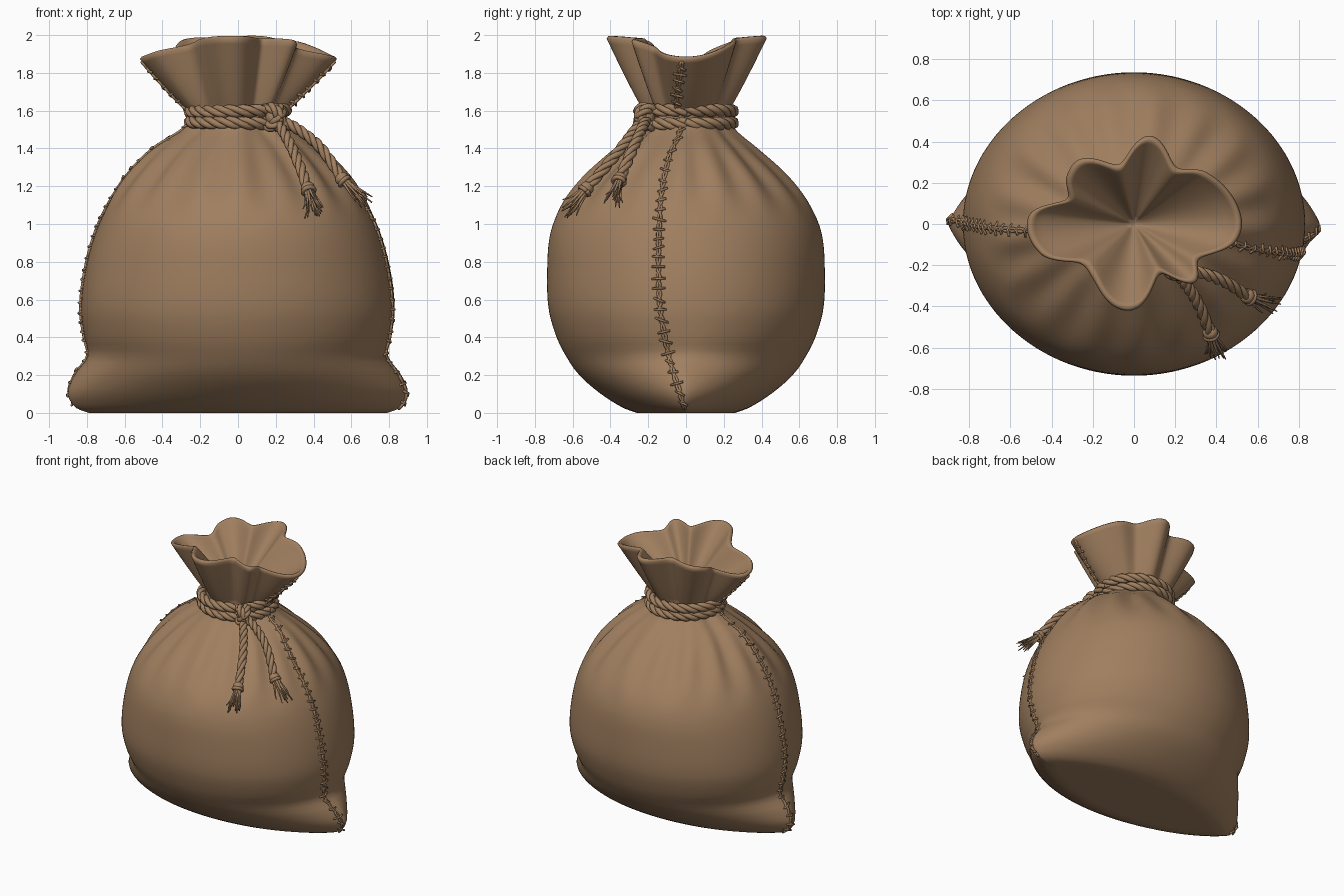
import bpy, bmesh, math, random
from mathutils import Vector, Matrix

if "Cube" in bpy.data.objects:
    bpy.data.objects.remove(bpy.data.objects["Cube"])
random.seed(4)

mat = bpy.data.materials.new("burlap_brown")
mat.diffuse_color = (0.352, 0.212, 0.115, 1)
mat.use_nodes = True
mat.node_tree.nodes["Principled BSDF"].inputs["Base Color"].default_value = mat.diffuse_color

# ---------- helpers ----------
def interp(tab, x, c=1):
    """Smooth lookup of column c in a sorted table."""
    n = len(tab)
    i = next((j for j in range(n - 1) if x <= tab[j + 1][0]), n - 2)
    slope = lambda a, b: (tab[b][c] - tab[a][c]) / (tab[b][0] - tab[a][0])
    h = tab[i + 1][0] - tab[i][0]
    u = min(max((x - tab[i][0]) / h, 0), 1)
    m0 = slope(max(i - 1, 0), i + 1) * h
    m1 = slope(i, min(i + 2, n - 1)) * h
    a, b = tab[i][c], tab[i + 1][c]
    return (a * (2*u**3 - 3*u*u + 1) + m0 * (u**3 - 2*u*u + u)
            + b * (3*u*u - 2*u**3) + m1 * (u**3 - u*u))

def spline(pts, n):
    cols = [[(i, p[k]) for i, p in enumerate(pts)] for k in range(3)]
    return [Vector([interp(c, j * (len(pts) - 1) / n) for c in cols]) for j in range(n + 1)]

def frames(pts):
    """Parallel-transported side vectors along a path."""
    out, nrm = [], None
    for i in range(len(pts)):
        t = (pts[min(i + 1, len(pts) - 1)] - pts[max(i - 1, 0)]).normalized()
        nrm = t.orthogonal() if nrm is None else nrm - t * nrm.dot(t)
        nrm.normalize()
        out.append((nrm.copy(), t.cross(nrm)))
    return out

def tube(bm, pts, r0, r1=None, sides=6):
    r1 = r0 if r1 is None else r1
    rings = []
    for i, (p, (a, b)) in enumerate(zip(pts, frames(pts))):
        r = r0 + (r1 - r0) * i / (len(pts) - 1)
        rings.append([bm.verts.new(p + r * (a * math.cos(q) + b * math.sin(q)))
                      for q in [2 * math.pi * k / sides for k in range(sides)]])
    skin(bm, rings)
    bm.faces.new(rings[0][::-1])
    bm.faces.new(rings[-1])

def skin(bm, rings):
    for A, B in zip(rings, rings[1:]):
        for k in range(len(A)):
            l = (k + 1) % len(A)
            bm.faces.new((A[k], A[l], B[l], B[k]))

def rope(bm, pts, R, pitch=0.2):
    """Three strands twisted round a path."""
    length = sum((b - a).length for a, b in zip(pts, pts[1:]))
    turns = max(1, round(length / pitch * 3)) / 3
    fr = frames(pts)
    for s in range(3):
        path = []
        for i, (p, (a, b)) in enumerate(zip(pts, fr)):
            q = 2 * math.pi * (s / 3 + turns * i / (len(pts) - 1))
            path.append(p + R * 0.5 * (a * math.cos(q) + b * math.sin(q)))
        tube(bm, path, R * 0.56)

def ball(bm, c, r, squash=1.0, axis=Vector((0, 0, 1))):
    m = Matrix.Translation(c) @ axis.to_track_quat('Z', 'Y').to_matrix().to_4x4() @ Matrix.Diagonal((r, r, r * squash, 1))
    bmesh.ops.create_uvsphere(bm, u_segments=14, v_segments=10, radius=1, matrix=m)

def finish(bm, name):
    bmesh.ops.recalc_face_normals(bm, faces=bm.faces)
    me = bpy.data.meshes.new(name)
    bm.to_mesh(me)
    bm.free()
    me.materials.append(mat)
    me.polygons.foreach_set("use_smooth", [True] * len(me.polygons))
    ob = bpy.data.objects.new(name, me)
    bpy.context.collection.objects.link(ob)

# ---------- sack shape ----------
# height, half width, half depth, end pointedness (0.5 = ellipse)
BODY = [(0, .79, .26, .8), (.025, .855, .33, .78), (.1, .9, .45, .74), (.2, .865, .565, .68),
        (.3, .795, .635, .57), (.4, .812, .685, .52), (.55, .83, .727, .5), (.75, .808, .735, .5),
        (.95, .755, .718, .5), (1.1, .685, .655, .5), (1.25, .58, .53, .5), (1.4, .43, .365, .5),
        (1.5, .28, .25, .5), (1.58, .215, .205, .5)]
# rim outline: angle, radius
RIM = [(5, .52), (36, .43), (53, .345), (80, .435), (104, .30), (130, .41), (145, .40), (160, .35),
       (175, .51), (198, .475), (215, .33), (232, .33), (258, .415), (272, .41), (298, .275),
       (316, .41), (332, .36), (350, .50)]
RIM = [(a - 360, r) for a, r in RIM[-3:]] + RIM + [(a + 360, r) for a, r in RIM[:3]]
NECK, TOP = 1.58, 1.98

def rim(t):
    return interp(RIM, math.degrees(t) % 360)

def fold(t):
    return rim(t) / math.hypot(.47 * math.cos(t), .38 * math.sin(t)) - 1

def rim_z(t):
    return TOP + .03 * fold(t) - .11 * abs(math.cos(t)) ** 6

def neck_r(t):
    return .205 + .3 * (rim(t) - .4)

def surf(t, s, out=0.0):
    """Point on the outside; s is height, stretched above the neck."""
    c, n = math.cos(t), math.sin(t)
    if s > NECK:
        v = (s - NECK) / (TOP - NECK)
        r = neck_r(t) + (rim(t) - neck_r(t)) * v ** .9 + out
        return Vector((r * c, r * n, NECK + (rim_z(t) - NECK) * v))
    X, Y, k = (interp(BODY, s, j) for j in (1, 2, 3))
    w = min(max((s - 1.0) / (NECK - 1.0), 0), 1)
    f = 1 + .5 * w ** 1.6 * fold(t) + .025 * math.sin(math.pi * w) ** 2 * math.cos(17 * t + 1)
    p = Vector((X * c * f, Y * n * abs(n) ** max(2 * k - 1, 0) * f, s))
    u = Vector((p.x, p.y, 0)).normalized()
    return p + u * out

N = 168
ANG = [2 * math.pi * i / N for i in range(N)]
bm = bmesh.new()
rings = []
add = lambda f: rings.append([bm.verts.new(f(t)) for t in ANG])
# underside, body and collar
for q in (.04, .5, .85):
    add(lambda t: Vector((surf(t, 0).x * q, surf(t, 0).y * q, 0)))
for s in [0, .012, .025, .045, .07] + [.1 + .033 * i for i in range(45)]:
    add(lambda t: surf(t, s))
for i in range(1, 15):
    add(lambda t: surf(t, NECK + (TOP - NECK) * i / 14))
# rolled lip and funnel inside
for d, h in ((.01, .012), (.026, .013), (.038, .002)):
    add(lambda t: Vector(((rim(t) - d) * math.cos(t), (rim(t) - d) * math.sin(t), rim_z(t) + h)))
for i in range(12, -1, -1):
    v = i / 13
    def inner(t):
        r = .015 + (rim(t) - .055) * v ** 1.05
        return Vector((r * math.cos(t), r * math.sin(t), 1.6 + (rim_z(t) - 1.6) * v))
    add(inner)
skin(bm, rings)
bm.faces.new(rings[0][::-1])
bm.faces.new(rings[-1])
finish(bm, "sack")

# ---------- side seams with stitches ----------
SEAM_R = [(0, 0), (.1, -.03), (.3, -.09), (.6, -.14), (1.1, -.135), (1.35, -.09), (1.5, -.03), (1.65, -.05), (1.97, -.02)]
SEAM_L = [(0, .03), (.3, .01), (.8, 0), (1.3, -.03), (1.6, -.02), (1.97, -.02)]

def seam_angle(y, s, left):
    lo, hi = -1.0, 1.0
    for _ in range(24):
        mid = (lo + hi) / 2
        t = math.pi - mid if left else mid
        lo, hi = (mid, hi) if surf(t, s).y < y else (lo, mid)
    return math.pi - lo if left else lo

for name, tab, left in (("right_seam", SEAM_R, False), ("left_seam", SEAM_L, True)):
    bm = bmesh.new()
    at = lambda s: seam_angle(interp(tab, s), s, left)
    for phase in (0, math.pi):      # two threads winding round each other
        path = []
        for i in range(151):
            s = .02 + 1.94 * i / 150
            p = surf(at(s), s, .004)
            p.y += .008 * math.sin(i * .9 + phase)
            path.append(p)
        tube(bm, path, .008, sides=5)
    s = .05
    while s < 1.93:                 # cross stitches
        t = at(s)
        mid = surf(t, s, .014)
        tan = surf(t + .02, s) - surf(t - .02, s)
        tan.normalize()
        half = random.uniform(.024, .036)
        tilt = Vector((0, 0, random.uniform(-.015, .015)))
        inward = Vector((mid.x, mid.y, 0)).normalized() * -.016
        tube(bm, [mid - tan * half - tilt + inward, mid, mid + tan * half + tilt + inward], .007, sides=5)
        s += random.uniform(.045, .065)
    finish(bm, name)

# ---------- tie rope ----------
def ring(c, rx, ry, m=Matrix(), n=60):
    return [Vector(c) + (m @ Vector((rx * math.cos(2 * math.pi * i / n), ry * math.sin(2 * math.pi * i / n), 0)))
            for i in range(n + 1)]

bm = bmesh.new()
for z, tilt in ((1.535, .02), (1.598, -.02)):
    rope(bm, ring((0, 0, z), .252, .245, Matrix.Rotation(tilt, 4, 'Y'), 170), .034)
finish(bm, "tie_rope")

bm = bmesh.new()
K = Vector((.19, -.21, 1.565))
turn = Matrix.Rotation(math.radians(-48), 4, 'Z')
for a in (60, 115):
    rope(bm, ring(K, .046, .055, turn @ Matrix.Rotation(math.radians(a), 4, 'X'), 48), .03, .15)
ball(bm, K, .045)
finish(bm, "knot")

# ---------- hanging tails with tassels ----------
TAILS = [[(.19, -.22, 1.56), (.25, -.29, 1.47), (.31, -.385, 1.35), (.37, -.525, 1.19)],
         [(.20, -.21, 1.56), (.32, -.235, 1.50), (.44, -.28, 1.40), (.55, -.35, 1.24)]]
ENDS = [Vector((.41, -.635, 1.06)), Vector((.67, -.40, 1.11))]
for i, (pts, end) in enumerate(zip(TAILS, ENDS)):
    bm = bmesh.new()
    rope(bm, spline(pts, 60), .029, .17)
    finish(bm, f"rope_tail_{i + 1}")
    bm = bmesh.new()
    c = Vector(pts[-1])
    d = (end - c).normalized()
    ball(bm, c, .038, .85, d)
    tube(bm, ring(c + d * .02, .031, .031, d.to_track_quat('Z', 'Y').to_matrix().to_4x4(), 20), .012)
    L = (end - c).length
    for j in range(20):
        side = Vector([random.uniform(-1, 1) for _ in range(3)])
        side = (side - d * side.dot(d)).normalized() * random.uniform(.3, 1)
        ln = L * random.uniform(.75, 1.1)
        tube(bm, spline([c + side * .015, c + d * ln * .4 + side * .028,
                         c + d * ln * .75 + side * .045, c + d * ln + side * random.uniform(.04, .075)], 6),
             .010, .003, 5)
    finish(bm, f"tassel_{i + 1}")
